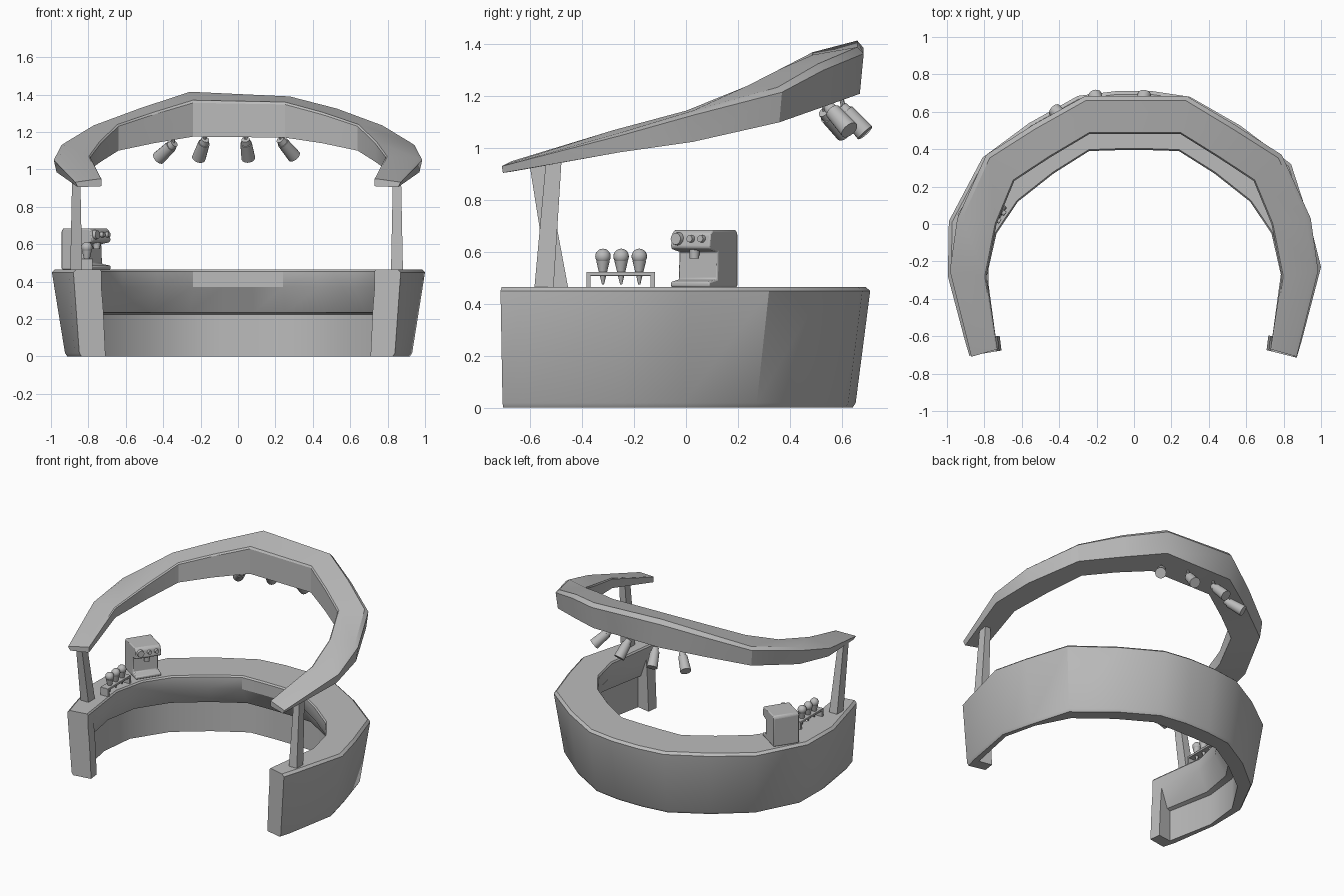
import bpy, bmesh, math
from mathutils import Vector, Matrix

if "Cube" in bpy.data.objects:
    bpy.data.objects.remove(bpy.data.objects["Cube"], do_unlink=True)

grey = bpy.data.materials.new("plain_grey")
grey.use_nodes = True
grey.diffuse_color = (0.5, 0.5, 0.5, 1)
grey.node_tree.nodes["Principled BSDF"].inputs["Base Color"].default_value = (0.5, 0.5, 0.5, 1)


def finish(name, bm, bevel=0, smooth=30):
    bmesh.ops.remove_doubles(bm, verts=bm.verts, dist=1e-5)
    bmesh.ops.recalc_face_normals(bm, faces=bm.faces)
    mesh = bpy.data.meshes.new(name)
    bm.to_mesh(mesh)
    bm.free()
    obj = bpy.data.objects.new(name, mesh)
    bpy.context.collection.objects.link(obj)
    mesh.materials.append(grey)
    if bevel:
        mod = obj.modifiers.new("soft_edges", "BEVEL")
        mod.width, mod.segments = bevel, 2
    bpy.ops.object.select_all(action="DESELECT")
    obj.select_set(True)
    bpy.context.view_layer.objects.active = obj
    bpy.ops.object.shade_smooth_by_angle(angle=math.radians(smooth))


def loft(name, sections, bevel=0):
    """Skin closed cross-sections in order and cap both ends."""
    bm = bmesh.new()
    rings = [[bm.verts.new(p) for p in s] for s in sections]
    n = len(rings[0])
    for a, b in zip(rings, rings[1:]):
        for i in range(n):
            j = (i + 1) % n
            if (a[i].co - b[i].co).length < 1e-5 and (a[j].co - b[j].co).length < 1e-5:
                continue
            bm.faces.new([a[i], a[j], b[j], b[i]])
    bm.faces.new(rings[0])
    bm.faces.new(rings[-1])
    finish(name, bm, bevel)


def rod(name, p, q, r1, r2, sides=16):
    p, q = Vector(p), Vector(q)
    d = q - p
    m = Matrix.Translation((p + q) / 2) @ d.to_track_quat("Z", "Y").to_matrix().to_4x4()
    bm = bmesh.new()
    bmesh.ops.create_cone(bm, cap_ends=True, segments=sides, radius1=r1, radius2=r2,
                          depth=d.length, matrix=m)
    finish(name, bm)


def box(name, center, size, bevel=0):
    bm = bmesh.new()
    bmesh.ops.create_cube(bm, size=1, matrix=Matrix.Translation(center) @ Matrix.Diagonal((*size, 1)))
    finish(name, bm, bevel)


def ring(left, right):
    """Join a half ring with the other half, flipped across x = 0."""
    return left + [[Vector((-p.x, p.y, p.z)) for p in s] for s in reversed(right)]


# Counter: outer and inner plan points of each half, from the front end to the back
outer_left = [(.87, -.715), (.895, -.63), (1.0, -.23), (.94, .01), (.84, .32), (.57, .525), (.3, .68), (.1, .71)]
outer_right = [(.88, -.705), (.905, -.62), (.995, -.28), (.99, .015), (.81, .355), (.56, .54), (.3, .685), (.1, .71)]
inner = [(.73, -.68), (.74, -.60), (.785, -.27), (.735, -.05), (.62, .12), (.43, .27), (.24, .39), (.08, .395)]


def counter_section(k, outer, recess):
    o, i = Vector(outer[k]), Vector(inner[k])
    width = (i - o).length
    d = (i - o) / width
    lean = .032 if k < 2 else .07 if k < 5 else .056
    slope, back = min(.08, .33 * width) * recess, min(.13, .48 * width) * recess
    foot = .022 * (1 - recess)
    # (base point, offset, height): outer wall leans in, inner wall is undercut
    shape = [(o, lean + .012, 0), (o, lean, .018), (o, 0, .45), (o, .018, .466),
             (i, -.008, .466), (i, 0, .455), (i, 0, .37),
             (i, foot / 2 - slope, .235), (i, foot / 2 - back, .225), (i, foot - back, 0)]
    return [Vector((*(b + d * off), z)) for b, off, z in shape]


def counter_half(outer):
    solid = [counter_section(k, outer, 0) for k in (0, 1)]
    return solid + [counter_section(k, outer, 1) for k in range(1, len(inner))]


loft("counter", ring(counter_half(outer_left), counter_half(outer_right)))

# Canopy: outer x, y, inner x, y, then outer top/bottom and inner top/bottom heights
canopy = [(.87, -.71, .73, -.67, .935, .905, .95, .91),
          (.985, -.25, .79, -.28, 1.06, .985, 1.07, 1.0),
          (.945, .03, .735, .0, 1.145, 1.025, 1.145, 1.04),
          (.79, .37, .64, .23, 1.235, 1.10, 1.24, 1.10),
          (.54, .53, .45, .355, 1.325, 1.155, 1.305, 1.14)]
back_left = (.28, .685, .25, .48, 1.39, 1.21, 1.36, 1.17)
back_right = (.26, .685, .24, .48, 1.415, 1.21, 1.37, 1.175)


def canopy_half(rows):
    sections = []
    up = Vector((0, 0, 1))
    for ox, oy, ix, iy, ot, ob, it, ib in rows:
        o, i = Vector((ox, oy, 0)), Vector((ix, iy, 0))
        d = (i - o).normalized()
        edge = (ot - ob) * .14
        sections.append([o + d * .015 + up * ob, o + up * (ot - edge), o + d * .025 + up * ot,
                         i - d * .008 + up * it, i + up * (it - edge / 2), i + up * ib])
    return sections


loft("canopy", ring(canopy_half(canopy + [back_left]), canopy_half(canopy + [back_right])))


# Posts, leaning in opposite directions
def post(name, x, y_low, y_high):
    sections = []
    for y, z, w, l in ((y_low, .455, .032, .037), (y_high, .95, .022, .03)):
        sections.append([Vector((x + sx * w, y + sy * l, z))
                         for sx, sy in ((-1, -1), (1, -1), (1, 1), (-1, 1))])
    loft(name, sections)


post("left_post", .85, -.548, -.51)
post("right_post", -.865, -.49, -.575)

# Spotlights under the back of the canopy
lamps = [((-.34, .53, 1.14), (-.425, .61, 1.06)), ((-.175, .60, 1.16), (-.21, .69, 1.06)),
         ((.04, .60, 1.16), (.055, .69, 1.06)), ((.225, .55, 1.16), (.30, .63, 1.07))]
for k, (top, low) in enumerate(lamps):
    top, low = Vector(top), Vector(low)
    rod(f"spotlight_{k}", top.lerp(low, .2), low, .031, .037)
    rod(f"spotlight_neck_{k}", top, top.lerp(low, .22), .022, .026)
    rod(f"spotlight_stem_{k}", top + Vector((0, -.01, .07)), top.lerp(low, .1), .009, .009, 8)

# Cone rack with three filled cones
box("rack_top", (-.808, -.252, .515), (.06, .265, .016), .003)
for y in (-.376, -.128):
    box("rack_leg", (-.808, y, .49), (.06, .017, .055))
for y in (-.32, -.25, -.18):
    rod("cone", (-.808, y, .475), (-.808, y, .565), .004, .026)
    bm = bmesh.new()
    bmesh.ops.create_uvsphere(bm, u_segments=16, v_segments=10, radius=.03,
                              matrix=Matrix.Translation((-.808, y, .583)))
    finish("scoop", bm, smooth=60)

# Coffee machine: C-shaped side profile, turned to face the middle of the counter
place = Matrix.Translation((-.812, .07, .465)) @ Matrix.Rotation(math.radians(-33.5), 4, "Z")
profile = [(-.1, 0), (.1, 0), (.1, .02), (.045, .03), (.04, .135), (.092, .145),
           (.1, .155), (.092, .205), (.075, .22), (-.09, .22), (-.1, .205)]
loft("coffee_machine", [[place @ Vector((x, y, z)) for x, z in profile] for y in (-.09, .09)], .006)
dials = [("large_dial", -.058, .026), ("middle_dial", .005, .015), ("small_dial", .055, .015)]
for name, y, r in dials:
    rod(name, place @ Vector((.09, y, .185)), place @ Vector((.112, y, .186)), r, r * .87)
rod("brew_head", place @ Vector((.068, 0, .11)), place @ Vector((.068, 0, .145)), .018, .02)
